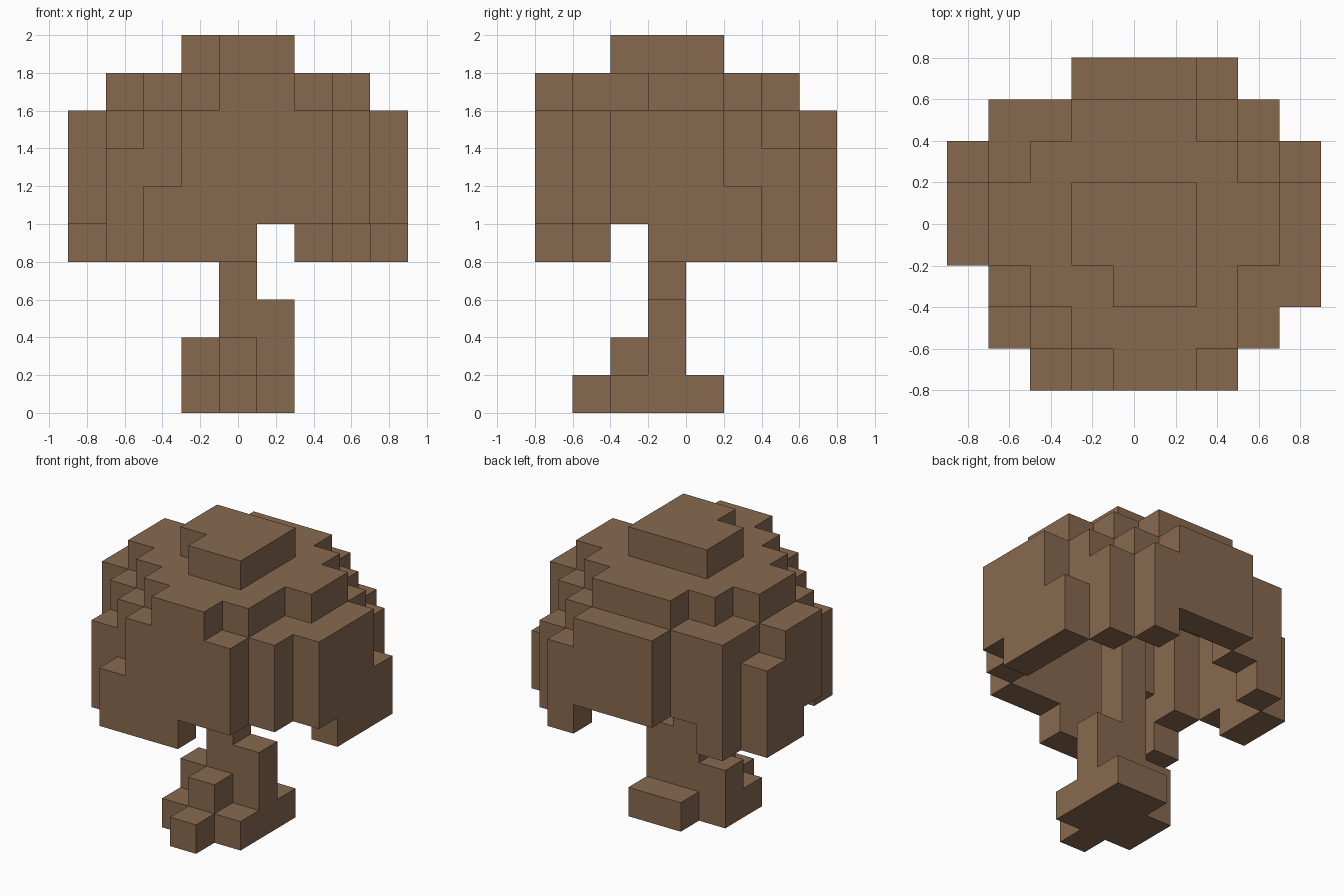
import bpy
import bmesh
from mathutils import Vector

STEP = 0.2
SIDES = [Vector(v) for v in ((1, 0, 0), (-1, 0, 0), (0, 1, 0), (0, -1, 0))]
UP = Vector((0, 0, 1))

cube = bpy.data.objects.get("Cube")
if cube:
    bpy.data.objects.remove(cube)

# One flat bark brown
brown = bpy.data.materials.new("bark_brown")
brown.use_nodes = True
color = (0.242, 0.141, 0.078, 1)
brown.diffuse_color = color
brown.node_tree.nodes["Principled BSDF"].inputs["Base Color"].default_value = color


def layer(spans, first_row=0):
    """Cells (column, row) of one layer, from one column span per row."""
    return {(i, first_row + r) for r, (a, b) in enumerate(spans)
            for i in range(a, b + 1)}


def stack(layers, first_level=0):
    return {(i, j, first_level + n) for n, cells in enumerate(layers) for i, j in cells}


def shift(cell, d):
    return tuple(int(c + e) for c, e in zip(cell, d))


def build(name, cells):
    """Make one block mesh with faces only where a cell meets empty space."""
    bm = bmesh.new()
    for cell in sorted(cells):
        center = (Vector(cell) + Vector((-4, -3.5, 0.5))) * STEP
        for d in SIDES + [UP, -UP]:
            if shift(cell, d) in cells:
                continue
            u = Vector((d.y, d.z, d.x))
            v = d.cross(u)
            corners = [center + (d + u * a + v * b) * STEP / 2
                       for a, b in ((-1, -1), (1, -1), (1, 1), (-1, 1))]
            bm.faces.new([bm.verts.new(c) for c in corners])
    bmesh.ops.remove_doubles(bm, verts=bm.verts, dist=0.001)
    mesh = bpy.data.meshes.new(name)
    bm.to_mesh(mesh)
    bm.free()
    mesh.materials.append(brown)
    obj = bpy.data.objects.new(name, mesh)
    bpy.context.collection.objects.link(obj)
    return obj


# Trunk with spreading roots
trunk = stack([
    layer([(4, 4), (3, 5), (3, 5), (4, 5)], 1),
    layer([(4, 4), (3, 5)], 2),
    layer([(4, 5)], 3),
] + [layer([(4, 4)], 3)] * 6)
build("trunk", trunk)

# Leaf crown: a rounded outline stepping in towards the top
outline = layer([(2, 6), (1, 7), (1, 8), (0, 8), (0, 8), (0, 8), (1, 7), (3, 6)])
shoulder = outline - {(2, 0), (8, 5)}
upper = shoulder - {(1, 1), (0, 5), (7, 6), (6, 7)}
roof = layer([(4, 5), (3, 6), (2, 6), (1, 7), (1, 7), (2, 6), (3, 5)])
cap = layer([(4, 5), (3, 5), (3, 5)], 2)
solid = stack([outline, outline, shoulder, upper, roof, cap], 4)

# Hollow the crown from below, keeping its outer shell
crown = {c for c in solid if any(shift(c, d) not in solid for d in SIDES + [UP])}

# Ragged notches along the lower rim
notches = {(6, 0), (7, 1), (0, 3), (2, 6), (3, 7), (4, 7)}
crown = {(i, j, k) for i, j, k in crown
         if k > 4 or not (i == 5 or j == 2 or (i, j) in notches)}
build("leaf_crown", crown)
